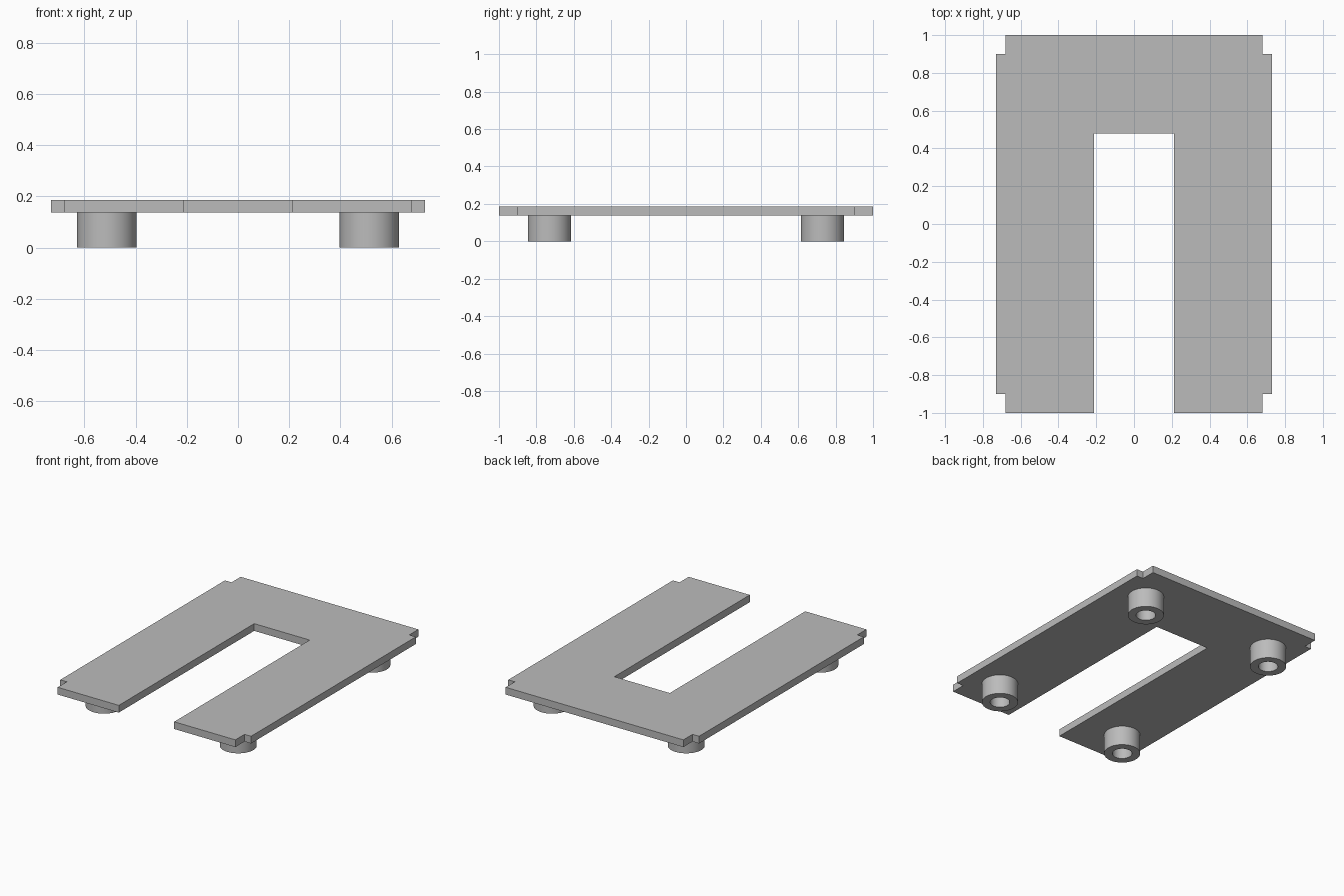
import bpy
import bmesh
import math

cube = bpy.data.objects.get("Cube")
if cube:
    bpy.data.objects.remove(cube, do_unlink=True)

PLATE_BOTTOM, PLATE_TOP = 0.137, 0.187
HALF_W, HALF_L = 0.73, 1.0
NOTCH_X, NOTCH_Y = 0.68, 0.90
SLOT_X, SLOT_END = 0.212, 0.48
POST_X, POST_Y = 0.513, 0.73
POST_R, HOLE_R = 0.116, 0.063
SIDES = 48

grey = bpy.data.materials.new("plain grey")
grey.use_nodes = True
colour = (0.5, 0.5, 0.5, 1)
grey.diffuse_color = colour
grey.node_tree.nodes["Principled BSDF"].inputs["Base Color"].default_value = colour


def add_object(name, bm):
    bmesh.ops.recalc_face_normals(bm, faces=bm.faces)
    mesh = bpy.data.meshes.new(name)
    bm.to_mesh(mesh)
    bm.free()
    mesh.materials.append(grey)
    obj = bpy.data.objects.new(name, mesh)
    bpy.context.collection.objects.link(obj)
    return obj


# U-shaped plate with notched corners: half outline, mirrored, then extruded
half = [(SLOT_X, SLOT_END), (SLOT_X, -HALF_L), (NOTCH_X, -HALF_L),
        (NOTCH_X, -NOTCH_Y), (HALF_W, -NOTCH_Y), (HALF_W, NOTCH_Y),
        (NOTCH_X, NOTCH_Y), (NOTCH_X, HALF_L)]
outline = half + [(-x, y) for x, y in reversed(half)]
bm = bmesh.new()
base = bm.faces.new([bm.verts.new((x, y, PLATE_BOTTOM)) for x, y in outline])
top = bmesh.ops.extrude_face_region(bm, geom=[base], use_keep_orig=True)["geom"]
bmesh.ops.translate(bm, vec=(0, 0, PLATE_TOP - PLATE_BOTTOM),
                    verts=[v for v in top if isinstance(v, bmesh.types.BMVert)])
add_object("plate", bm)


# Hollow round foot: a rectangular wall section swept around the post axis
def add_foot(name, x, y):
    bm = bmesh.new()
    section = [(HOLE_R, 0), (POST_R, 0), (POST_R, PLATE_BOTTOM), (HOLE_R, PLATE_BOTTOM)]
    rings = []
    for i in range(SIDES):
        a = math.tau * i / SIDES
        rings.append([bm.verts.new((r * math.cos(a), r * math.sin(a), z))
                      for r, z in section])
    for i, ring in enumerate(rings):
        after = rings[(i + 1) % SIDES]
        for j in range(3):
            bm.faces.new((ring[j], after[j], after[j + 1], ring[j + 1]))
        bm.faces.new((ring[3], after[3], after[0], ring[0]))
    foot = add_object(name, bm)
    foot.location = (x, y, 0)
    bpy.ops.object.select_all(action="DESELECT")
    foot.select_set(True)
    bpy.context.view_layer.objects.active = foot
    bpy.ops.object.shade_smooth_by_angle(angle=math.radians(30))


for x_name, x in (("left", POST_X), ("right", -POST_X)):
    for y_name, y in (("front", -POST_Y), ("back", POST_Y)):
        add_foot(f"{y_name}_{x_name}_foot", x, y)
